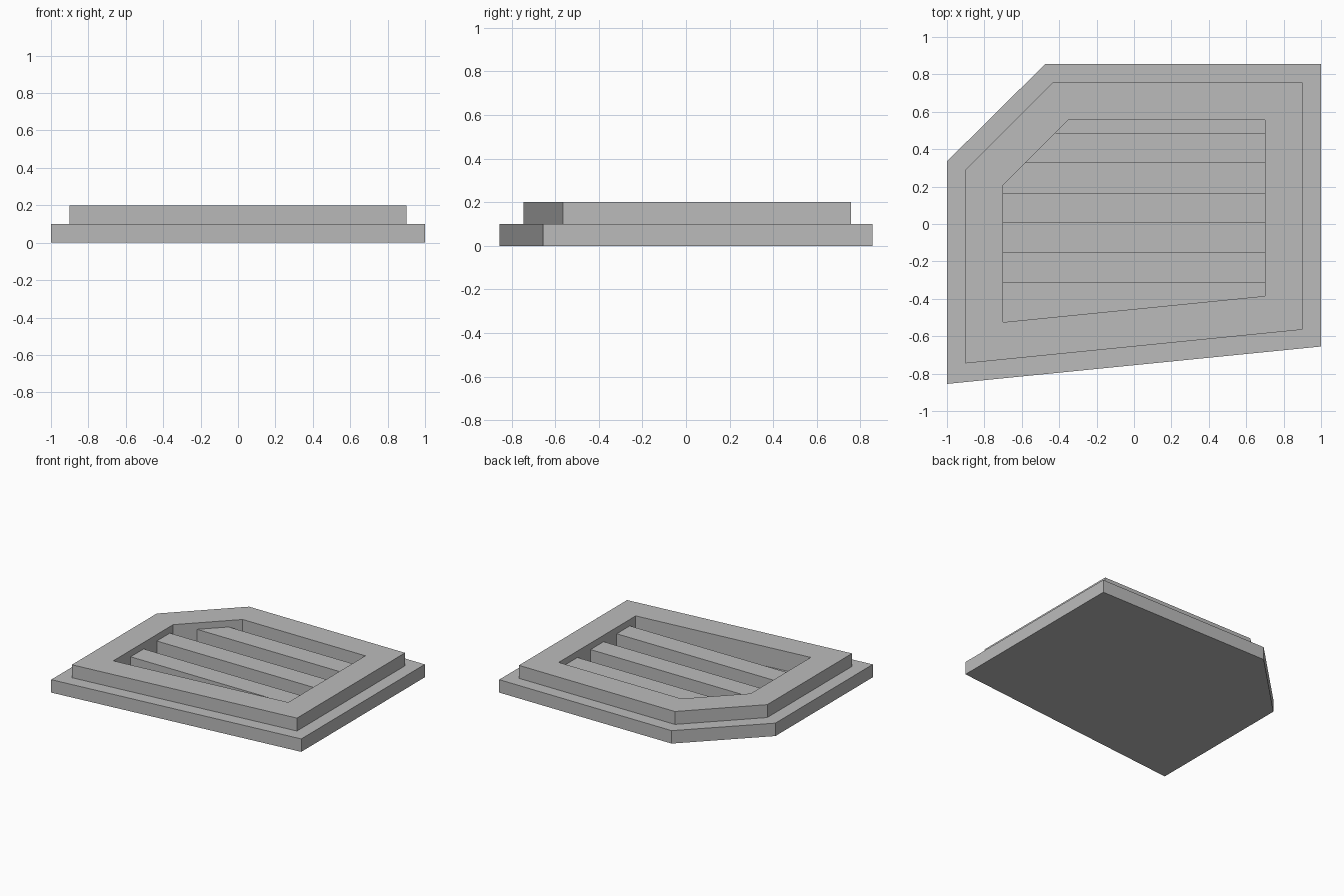
import bpy
import bmesh

cube = bpy.data.objects.get("Cube")
if cube:
    bpy.data.objects.remove(cube, do_unlink=True)

grey = bpy.data.materials.new("plain_grey")
grey.use_nodes = True
grey.diffuse_color = (0.5, 0.5, 0.5, 1)
grey.node_tree.nodes["Principled BSDF"].inputs["Base Color"].default_value = (0.5, 0.5, 0.5, 1)


def loft(name, levels):
    """Join stacked (outline, z) loops into a closed flat-faced solid."""
    bm = bmesh.new()
    loops = [[bm.verts.new((x, y, z)) for x, y in outline] for outline, z in levels]
    for low, high in zip(loops, loops[1:]):
        n = len(low)
        for i in range(n):
            j = (i + 1) % n
            bm.faces.new((low[i], low[j], high[j], high[i]))
    bm.faces.new(loops[0][::-1])
    bm.faces.new(loops[-1])
    bmesh.ops.recalc_face_normals(bm, faces=bm.faces)
    mesh = bpy.data.meshes.new(name)
    bm.to_mesh(mesh)
    bm.free()
    mesh.materials.append(grey)
    obj = bpy.data.objects.new(name, mesh)
    bpy.context.collection.objects.link(obj)
    return obj


# Outlines: slanted front edge and one cut back corner
base = [(-1, -0.855), (1, -0.655), (1, 0.855), (-0.475, 0.855), (-1, 0.335)]
rim = [(-0.9, -0.745), (0.9, -0.565), (0.9, 0.757), (-0.435, 0.757), (-0.9, 0.292)]
recess = [(-0.7, -0.525), (0.7, -0.385), (0.7, 0.557), (-0.35, 0.557), (-0.7, 0.207)]

# Stepped panel with a sunken opening
loft("vent_frame", [(base, 0), (base, 0.1), (rim, 0.1), (rim, 0.2),
                    (recess, 0.2), (recess, 0.05)])


# Slats run across the opening and follow the cut corner
def left_end(y):
    return max(-0.7, y - 0.907)


for k in range(3):
    front = -0.313 + 0.32 * k
    back = front + 0.16
    outline = [(left_end(front), front), (0.7, front), (0.7, back), (left_end(back), back)]
    loft(f"slat_{k + 1}", [(outline, 0.05), (outline, 0.15)])
